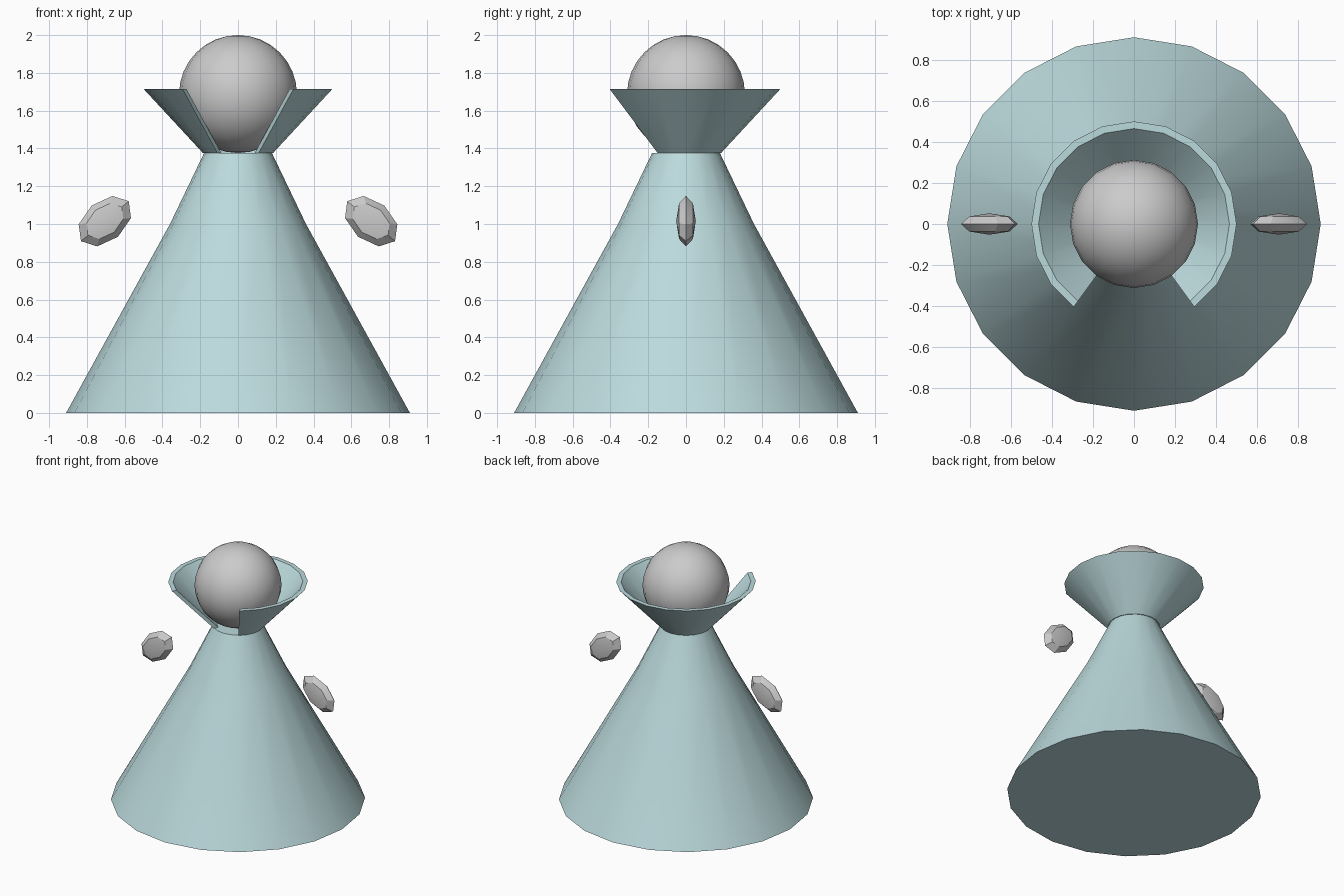
import bpy, bmesh, math
from mathutils import Matrix

if "Cube" in bpy.data.objects:
    bpy.data.objects.remove(bpy.data.objects["Cube"])

SIDES = 20
STEP = 2 * math.pi / SIDES

teal = bpy.data.materials.new("teal_cloth")
teal.diffuse_color = (0.50, 0.70, 0.72, 1)
teal.use_nodes = True
teal.node_tree.nodes["Principled BSDF"].inputs["Base Color"].default_value = teal.diffuse_color


def finish(name, bm, mat=None):
    bmesh.ops.recalc_face_normals(bm, faces=bm.faces)
    mesh = bpy.data.meshes.new(name)
    bm.to_mesh(mesh)
    bm.free()
    ob = bpy.data.objects.new(name, mesh)
    bpy.context.collection.objects.link(ob)
    if mat:
        mesh.materials.append(mat)
    bpy.ops.object.select_all(action='DESELECT')
    ob.select_set(True)
    bpy.context.view_layer.objects.active = ob
    bpy.ops.object.shade_smooth_by_angle(angle=math.radians(30))
    return ob


def ring(bm, profile, i):
    a = i * STEP
    return [bm.verts.new((r * math.cos(a), r * math.sin(a), z)) for r, z in profile]


# robe: closed, slightly flared cone
bm = bmesh.new()
cols = [ring(bm, [(0.91, 0), (0.36, 1.0), (0.18, 1.375)], i) for i in range(SIDES)]
for i in range(SIDES):
    a, b = cols[i], cols[(i + 1) % SIDES]
    for k in range(2):
        bm.faces.new((a[k], b[k], b[k + 1], a[k + 1]))
bm.faces.new([c[0] for c in cols])
bm.faces.new([c[2] for c in cols])
finish("robe", bm, teal)

# collar: thick funnel, open over four segments at the front
bm = bmesh.new()
section = [(0.185, 1.375), (0.50, 1.715), (0.465, 1.715), (0.15, 1.375)]
cols = [ring(bm, section, i) for i in range(-3, 14)]
for a, b in zip(cols, cols[1:]):
    for k in range(4):
        n = (k + 1) % 4
        bm.faces.new((a[k], b[k], b[n], a[n]))
bm.faces.new(cols[0])
bm.faces.new(cols[-1])
finish("collar", bm, teal)

# head
bm = bmesh.new()
bmesh.ops.create_uvsphere(bm, u_segments=20, v_segments=16, radius=0.312,
                          matrix=Matrix.Translation((0, 0, 1.688)))
finish("head", bm)

# hands: flattened low-poly ellipsoids, tilted up towards the body
for side, name in ((-1, "left_hand"), (1, "right_hand")):
    bm = bmesh.new()
    m = (Matrix.Translation((side * 0.705, 0, 1.015))
         @ Matrix.Rotation(side * math.radians(40), 4, 'Y')
         @ Matrix.Diagonal((0.165, 0.052, 0.108, 1))
         @ Matrix.Rotation(math.pi / 2, 4, 'X'))
    bmesh.ops.create_uvsphere(bm, u_segments=8, v_segments=4, radius=1, matrix=m)
    finish(name, bm)
